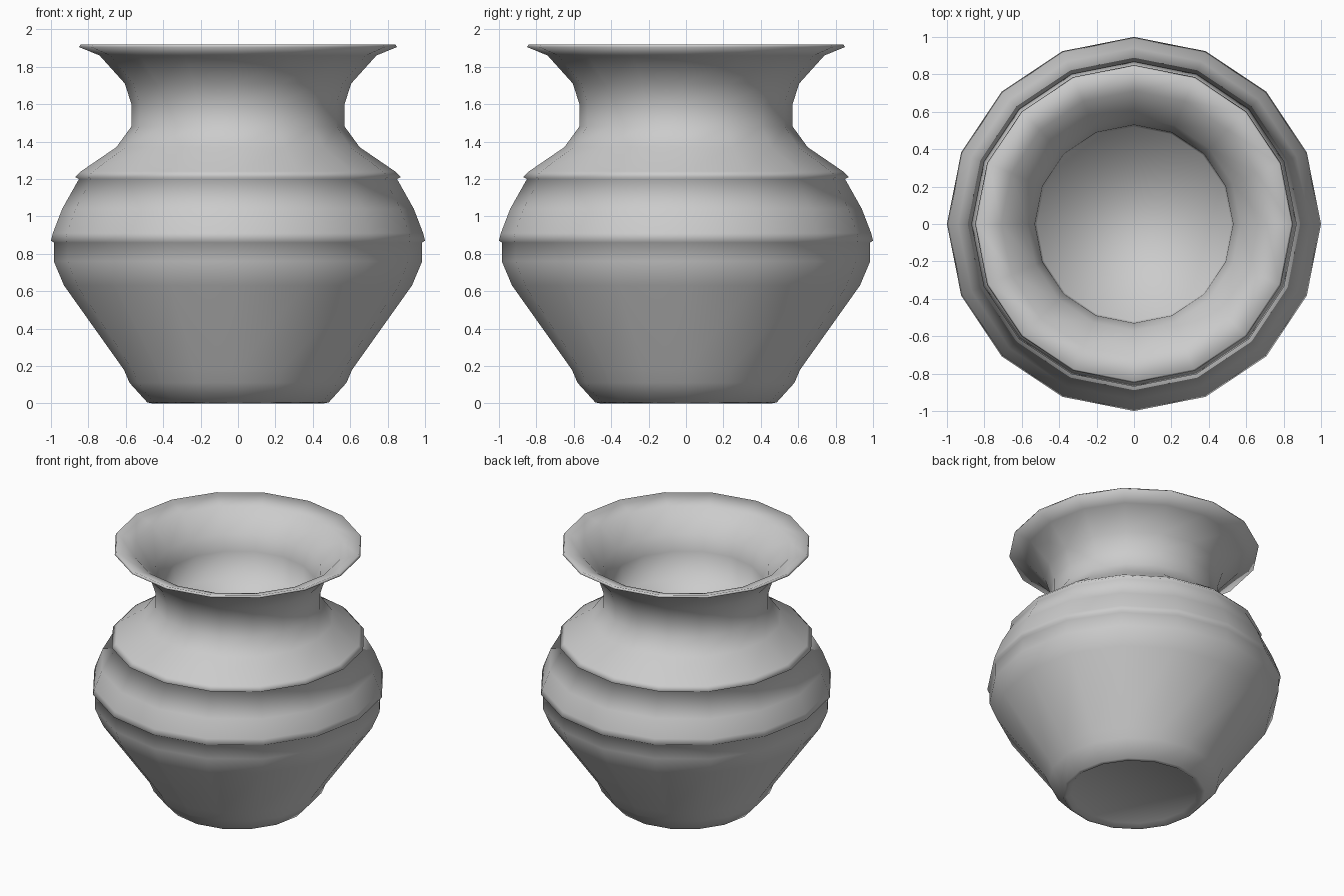
import bpy
import bmesh
import math

SIDES = 16

cube = bpy.data.objects.get("Cube")
if cube:
    bpy.data.objects.remove(cube, do_unlink=True)

clay = bpy.data.materials.new("grey_clay")
clay.use_nodes = True
grey = (0.6, 0.6, 0.6, 1.0)
clay.diffuse_color = grey
clay.node_tree.nodes["Principled BSDF"].inputs["Base Color"].default_value = grey


def lathe(name, profile):
    """Turn a (radius, height) profile around z and close both ends."""
    bm = bmesh.new()
    rings = []
    for r, z in profile:
        ring = []
        for i in range(SIDES):
            a = math.tau * i / SIDES
            ring.append(bm.verts.new((r * math.cos(a), r * math.sin(a), z)))
        rings.append(ring)
    for low, high in zip(rings, rings[1:]):
        for i in range(SIDES):
            j = (i + 1) % SIDES
            bm.faces.new((low[i], low[j], high[j], high[i]))
    bm.faces.new(rings[0][::-1])
    bm.faces.new(rings[-1])
    for face in bm.faces:
        face.smooth = True
    mesh = bpy.data.meshes.new(name)
    bm.to_mesh(mesh)
    bm.free()
    mesh.materials.append(clay)
    obj = bpy.data.objects.new(name, mesh)
    bpy.context.collection.objects.link(obj)


# Foot, cone and belly
lower_wall = [
    (0.43, 0.02), (0.46, 0.0), (0.485, 0.005), (0.58, 0.11), (0.61, 0.18),
    (0.93, 0.63), (0.985, 0.76), (0.985, 0.86),
]
# Two overhanging ridges and the shoulder
shoulder = [
    (1.0, 0.87), (0.99, 0.91), (0.94, 1.04), (0.85, 1.2), (0.87, 1.21),
    (0.84, 1.24), (0.65, 1.37),
]
# Neck and flared rim
neck = [
    (0.57, 1.48), (0.57, 1.6), (0.605, 1.71), (0.74, 1.86), (0.85, 1.905),
    (0.84, 1.92),
]
# Lining down the throat to the raised floor
lining = [(0.71, 1.875), (0.57, 1.73), (0.53, 1.62), (0.52, 1.42)]

lathe("pot", lower_wall + shoulder + neck + lining)
